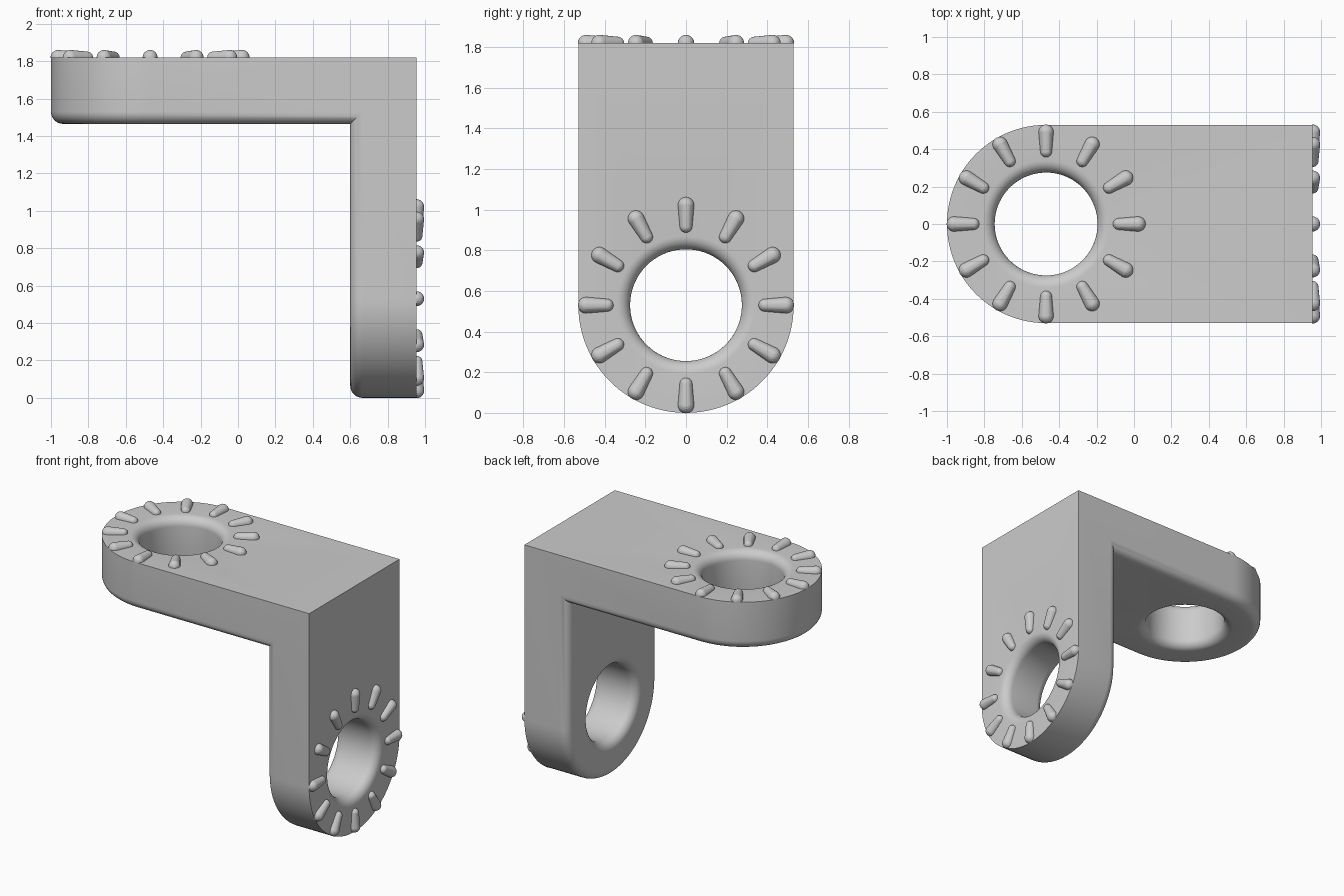
import bpy, bmesh
from math import sin, cos, pi
from mathutils import Vector

cube = bpy.data.objects.get("Cube")
if cube:
    bpy.data.objects.remove(cube)

HALF = 0.53      # half width and tip radius of an arm
THICK = 0.355    # arm thickness
HOLE = 0.275     # bore radius
FILLET = 0.065   # rounded edge radius
TOP, SIDE = 1.82, 0.955

grey = bpy.data.materials.new("light_grey")
grey.use_nodes = True
colour = (0.6, 0.6, 0.6, 1)
grey.diffuse_color = colour
grey.node_tree.nodes["Principled BSDF"].inputs["Base Color"].default_value = colour


# Arm coordinates: u runs from the round tip, v across, w inward from the outer face
def to_top(u, v, w):
    return Vector((u - 1, v, TOP - w))


def to_side(u, v, w):
    return Vector((SIDE - w, v, u))


ARMS = [("top", to_top, SIDE + 1), ("side", to_side, TOP)]


def make_object(name, bm):
    bmesh.ops.recalc_face_normals(bm, faces=bm.faces)
    mesh = bpy.data.meshes.new(name)
    bm.to_mesh(mesh)
    bm.free()
    mesh.materials.append(grey)
    obj = bpy.data.objects.new(name, mesh)
    bpy.context.collection.objects.link(obj)
    bpy.ops.object.select_all(action='DESELECT')
    obj.select_set(True)
    bpy.context.view_layer.objects.active = obj
    bpy.ops.object.shade_smooth_by_angle(angle=pi / 5)
    return obj


def loft(bm, rings, closed):
    for a, b in zip(rings, rings[1:]):
        n = len(a)
        for i in range(n if closed else n - 1):
            j = (i + 1) % n
            bm.faces.new((a[i], a[j], b[j], b[i]))


def loop_edges(bm, ring, closed):
    pairs = list(zip(ring, ring[1:])) + ([(ring[-1], ring[0])] if closed else [])
    return [bm.edges.get(p) or bm.edges.new(p) for p in pairs]


def build_arm(bm, place, length):
    steps = [i * pi / 16 for i in range(9)]
    # Outer wall, rounded on the inner face and mitred at the corner
    layers = [(0, 0)] + [(THICK - FILLET + FILLET * sin(a), FILLET * (1 - cos(a))) for a in steps]
    walls = []
    for w, inset in layers:
        r = HALF - inset
        pts = [(length - w, r)]
        pts += [(HALF - r * sin(a), r * cos(a)) for a in (i * pi / 48 for i in range(49))]
        pts += [(length - w, -r)]
        walls.append([bm.verts.new(place(u, v, w)) for u, v in pts])
    loft(bm, walls, False)
    # Bore, rounded at both mouths
    mouth = [(FILLET * (1 - cos(a)), HOLE + FILLET * (1 - sin(a))) for a in steps]
    bore = mouth + [(THICK - w, r) for w, r in reversed(mouth)]
    rings = []
    for w, r in bore:
        rings.append([bm.verts.new(place(HALF + r * cos(a), r * sin(a), w))
                      for a in (i * pi / 36 for i in range(72))])
    loft(bm, rings, True)
    # Flat outer and inner faces around the bore
    for wall, ring in ((walls[0], rings[0]), (walls[-1], rings[-1])):
        edges = loop_edges(bm, wall, True) + loop_edges(bm, ring, True)
        bmesh.ops.triangle_fill(bm, use_beauty=True, edges=edges)


# Bracket body: two arms meeting on the mitre
bm = bmesh.new()
for _, place, length in ARMS:
    build_arm(bm, place, length)
bmesh.ops.remove_doubles(bm, verts=bm.verts, dist=0.0005)
make_object("angle_bracket", bm)


# Tapered, round-ended grip rib lying on the outer face
def build_rib(bm, place, angle):
    part = bmesh.new()
    for radius, distance in ((0.031, 0.388), (0.04, 0.492)):
        ball = bmesh.ops.create_uvsphere(part, u_segments=20, v_segments=12, radius=radius)
        bmesh.ops.translate(part, verts=ball["verts"], vec=(distance, 0, 0))
    hull = bmesh.ops.convex_hull(part, input=part.verts)
    inside = {v for v in hull["geom_interior"] + hull["geom_unused"]
              if isinstance(v, bmesh.types.BMVert)}
    bmesh.ops.delete(part, geom=list(inside), context='VERTS')
    bmesh.ops.bisect_plane(part, geom=part.verts[:] + part.edges[:] + part.faces[:],
                           plane_co=(0, 0, -0.003), plane_no=(0, 0, 1), clear_inner=True)
    copies = {}
    for v in part.verts:
        u = HALF + v.co.x * cos(angle) - v.co.y * sin(angle)
        across = v.co.x * sin(angle) + v.co.y * cos(angle)
        copies[v] = bm.verts.new(place(u, across, -v.co.z))
    # Keep only the outer skin of the hull
    for f in part.faces:
        if len({copies[v] for v in f.verts}) > 2 and not bm.faces.get([copies[v] for v in f.verts]):
            bm.faces.new([copies[v] for v in f.verts])
    part.free()


for name, place, _ in ARMS:
    bm = bmesh.new()
    for i in range(12):
        build_rib(bm, place, i * pi / 6)
    # Open rib undersides are closed before normals are set
    bmesh.ops.holes_fill(bm, edges=[e for e in bm.edges if e.is_boundary], sides=0)
    make_object(name + "_grip_ribs", bm)
